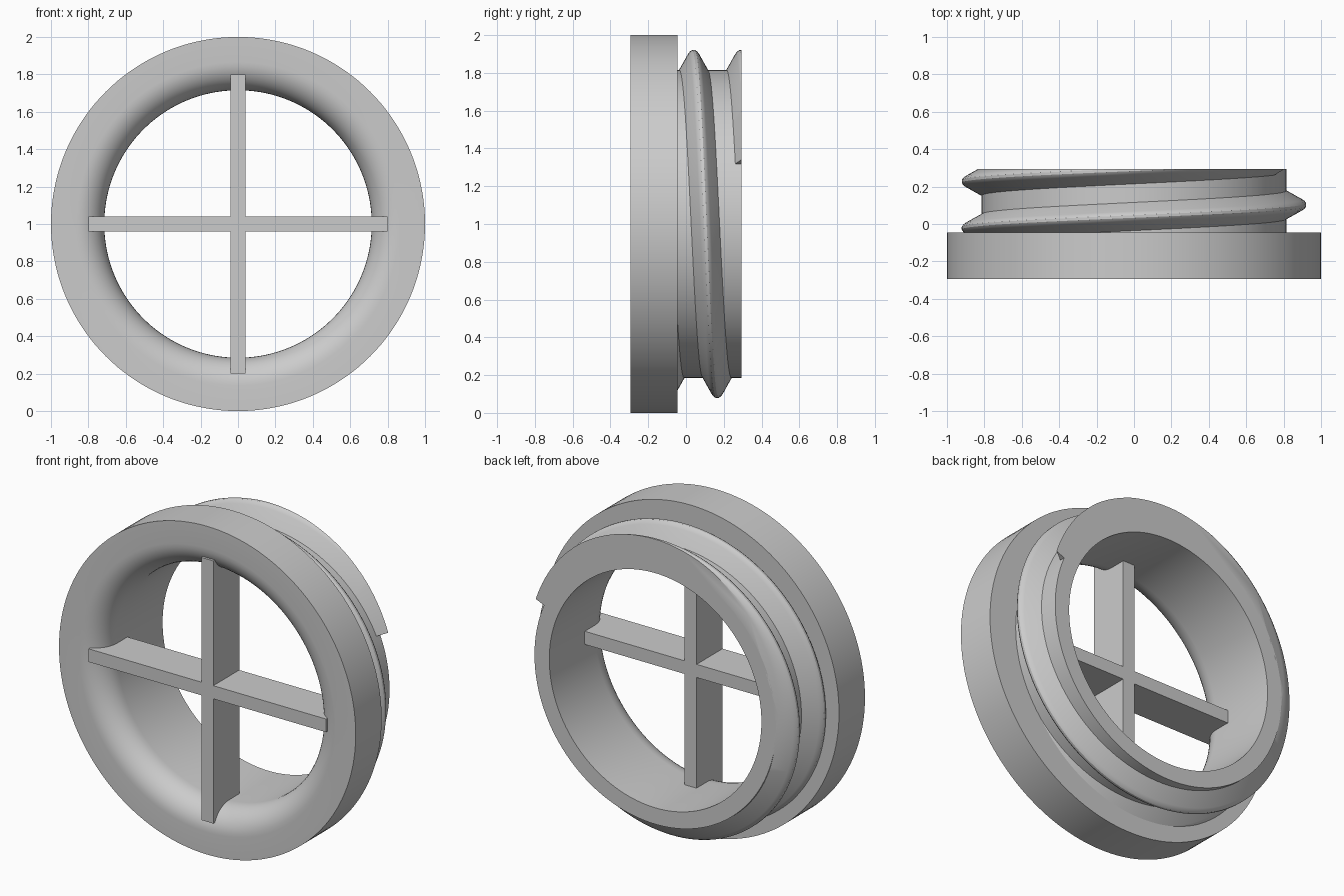
import bpy
import bmesh
from math import sin, cos, pi, radians
from mathutils import Matrix, Vector

cube = bpy.data.objects.get("Cube")
if cube:
    bpy.data.objects.remove(cube, do_unlink=True)

grey = bpy.data.materials.new("plain grey")
grey.use_nodes = True
grey.diffuse_color = (0.6, 0.6, 0.6, 1)
grey.node_tree.nodes["Principled BSDF"].inputs["Base Color"].default_value = grey.diffuse_color

FRONT, SHOULDER, BACK = -0.295, -0.045, 0.295
BORE, NECK, RIM = 0.715, 0.815, 1.0


def finish(bm, name, smooth=True):
    """Turn a bmesh into a named object standing on the ground."""
    bmesh.ops.recalc_face_normals(bm, faces=bm.faces)
    mesh = bpy.data.meshes.new(name)
    bm.to_mesh(mesh)
    bm.free()
    mesh.materials.append(grey)
    obj = bpy.data.objects.new(name, mesh)
    obj.location.z = RIM
    bpy.context.collection.objects.link(obj)
    if smooth:
        bpy.ops.object.select_all(action='DESELECT')
        obj.select_set(True)
        bpy.context.view_layer.objects.active = obj
        bpy.ops.object.shade_smooth_by_angle(angle=radians(30))
    return obj


def around(radius, y, angle):
    """Point on a circle about the y axis, angle from the top towards +x."""
    return Vector((radius * sin(angle), y, radius * cos(angle)))


def bridge(bm, ring_a, ring_b):
    n = len(ring_a)
    for i in range(n):
        j = (i + 1) % n
        bm.faces.new((ring_a[i], ring_a[j], ring_b[j], ring_b[i]))


# Flanged ring with a rounded mouth and a straight neck
fillet = 0.15
profile = [(RIM, FRONT), (RIM, SHOULDER), (NECK, SHOULDER), (NECK, BACK), (BORE, BACK)]
for i in range(11):
    a = i / 10 * pi / 2
    profile.append((BORE + fillet * (1 - cos(a)), FRONT + fillet * (1 - sin(a))))
bm = bmesh.new()
steps = 144
rings = [[bm.verts.new(around(r, y, 2 * pi * s / steps)) for r, y in profile]
         for s in range(steps)]
for s in range(steps):
    bridge(bm, rings[s], rings[(s + 1) % steps])
finish(bm, "flanged_ring")

# Helical thread, trimmed flush with the back of the neck
pitch = 0.25
half = [(0.082, 0.803), (0.028, 0.9), (0.018, 0.914), (0.007, 0.921)]
section = [(-y, r) for y, r in half] + [(y, r) for y, r in reversed(half)]
bm = bmesh.new()
start, end, count = -250, 427, 270
previous = None
for s in range(count + 1):
    deg = start + (end - start) * s / count
    crest = 0.04 + pitch * deg / 360
    ring = [bm.verts.new(around(r, crest + y, radians(deg))) for y, r in section]
    if previous:
        bridge(bm, previous, ring)
    else:
        bm.faces.new(ring)
    previous = ring
bm.faces.new(previous)
bmesh.ops.bisect_plane(bm, geom=bm.verts[:] + bm.edges[:] + bm.faces[:],
                       plane_co=(0, BACK, 0), plane_no=(0, 1, 0), clear_outer=True)
bmesh.ops.holes_fill(bm, edges=[e for e in bm.edges if e.is_boundary], sides=0)
finish(bm, "screw_thread")

# Cross bars spanning the mouth
w, reach = 0.04, 0.8
bm = bmesh.new()
outline = []
for k in range(4):
    turn = Matrix.Rotation(k * pi / 2, 3, 'Y')
    outline += [bm.verts.new(turn @ Vector((x, FRONT, z)))
                for x, z in ((-w, reach), (w, reach), (w, w))]
face = bm.faces.new(outline)
extruded = bmesh.ops.extrude_face_region(bm, geom=[face])
bmesh.ops.translate(bm, vec=(0, SHOULDER - FRONT, 0),
                    verts=[v for v in extruded["geom"] if isinstance(v, bmesh.types.BMVert)])
finish(bm, "cross_bars", smooth=False)
